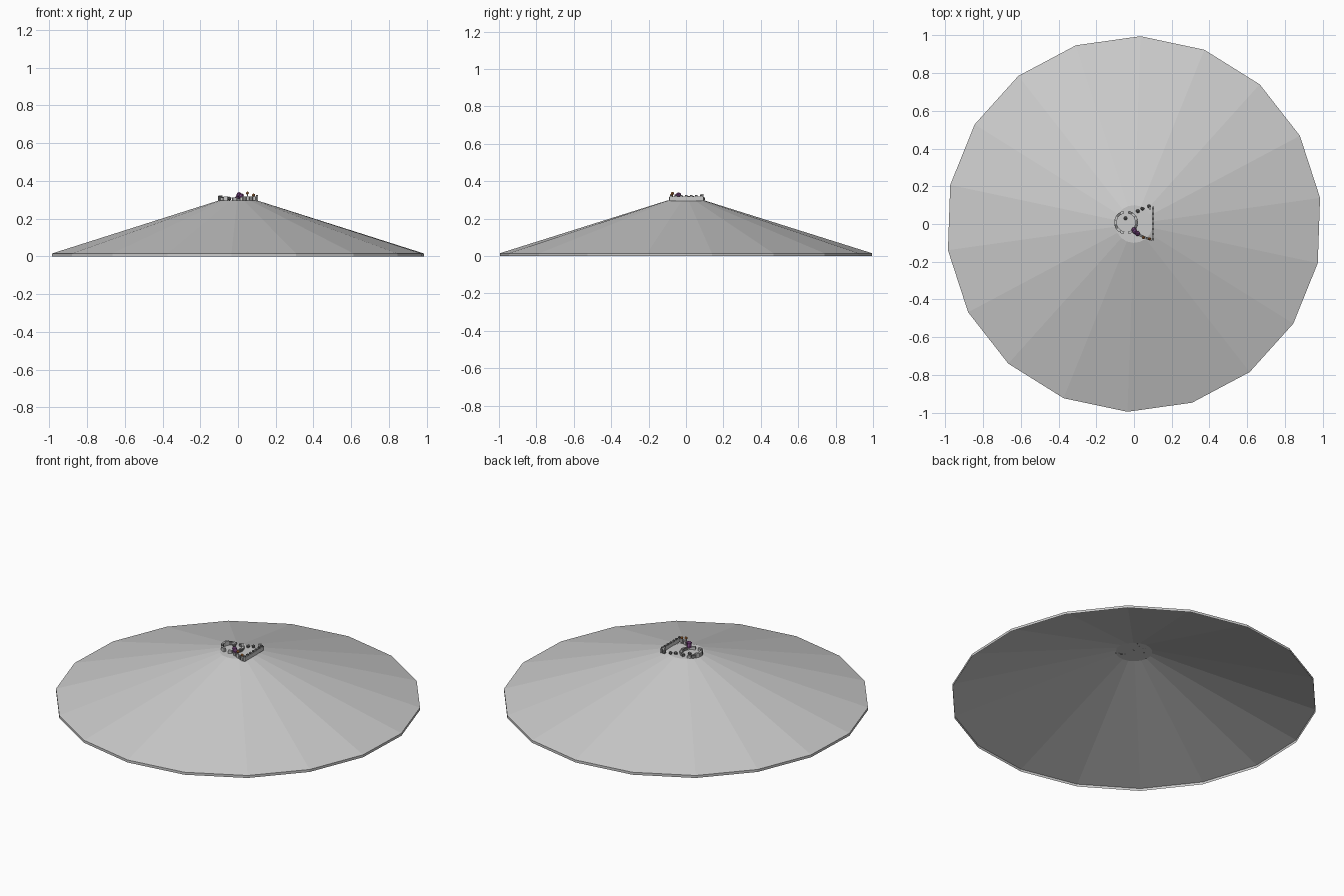
import bpy, bmesh, random
from math import sin, cos, pi, radians

if "Cube" in bpy.data.objects:
    bpy.data.objects.remove(bpy.data.objects["Cube"])

random.seed(4)
TOP = 0.297


def mat(name, col):
    m = bpy.data.materials.new(name)
    m.diffuse_color = (*col, 1)
    m.use_nodes = True
    m.node_tree.nodes["Principled BSDF"].inputs["Base Color"].default_value = m.diffuse_color
    return m


purple = mat("purple", (0.25, 0.08, 0.28))
orange = mat("orange", (0.55, 0.2, 0.05))
dark = mat("dark_stone", (0.2, 0.2, 0.2))


def finish(bm, name, material=None):
    me = bpy.data.meshes.new(name)
    bm.to_mesh(me)
    bm.free()
    ob = bpy.data.objects.new(name, me)
    bpy.context.collection.objects.link(ob)
    if material:
        me.materials.append(material)
    return ob


def box(name, loc, size, rot=0, material=None):
    bpy.ops.mesh.primitive_cube_add(size=1, location=loc, rotation=(0, 0, rot))
    ob = bpy.context.object
    ob.name = name
    ob.scale = size
    if material:
        ob.data.materials.append(material)


def blob(name, loc, r, material=None):
    bpy.ops.mesh.primitive_ico_sphere_add(subdivisions=1, radius=r, location=loc)
    bpy.context.object.name = name
    if material:
        bpy.context.object.data.materials.append(material)


# Hill: open-bottomed 18-sided shell with low rim and small flat summit
bm = bmesh.new()
rings = []
for r, z in ((0.996, 0), (0.996, 0.015), (0.1, TOP)):
    rings.append([bm.verts.new((r * cos(radians(8 + 20 * i)), r * sin(radians(8 + 20 * i)), z))
                  for i in range(18)])
for a, b in zip(rings, rings[1:]):
    for i in range(18):
        j = (i + 1) % 18
        bm.faces.new((a[i], a[j], b[j], b[i]))
bm.faces.new(rings[-1])
finish(bm, "hill")

# Broken ring of stones on the left of the summit
for k in range(16):
    if k in (4, 12):
        continue
    a = 2 * pi * k / 16
    h = random.uniform(0.012, 0.026)
    box("ring_stone", (-0.042 + 0.056 * cos(a), 0.008 + 0.056 * sin(a), TOP + h / 2),
        (0.014, 0.021, h), a, dark if k % 3 == 0 else None)

# Low wall along the right edge, with cap stones
box("right_wall", (0.102, 0.003, TOP + 0.01), (0.008, 0.18, 0.024))
for i in range(7):
    box("wall_cap", (0.1, -0.08 + i * 0.027, TOP + 0.025), (0.01, 0.012, 0.008), 0, dark)

# Short broken wall at the front and rubble at the back
for i in range(5):
    box("front_wall_stone", (0.02 + i * 0.017, -0.055 - i * 0.007, TOP + 0.009),
        (0.016, 0.012, 0.02), -0.4, dark if i % 2 else None)
for x, y in ((0.02, 0.068), (0.045, 0.082), (0.08, 0.093), (-0.045, 0.03)):
    blob("rubble", (x, y, TOP + 0.009), 0.011, dark)
box("back_post", (0.085, 0.085, TOP + 0.016), (0.012, 0.016, 0.036))

# Small purple and orange plants
for x, y, z in ((0.005, -0.04, 0.327), (0.018, -0.05, 0.32), (0.0, -0.03, 0.315)):
    blob("purple_plant", (x, y, z), 0.015, purple)
for x, y, z in ((0.05, -0.072, 0.335), (0.082, -0.078, 0.325)):
    box("plant_stem", (x, y, (z + TOP) / 2), (0.006, 0.006, z - TOP))
    blob("orange_bloom", (x, y, z), 0.009, orange)
